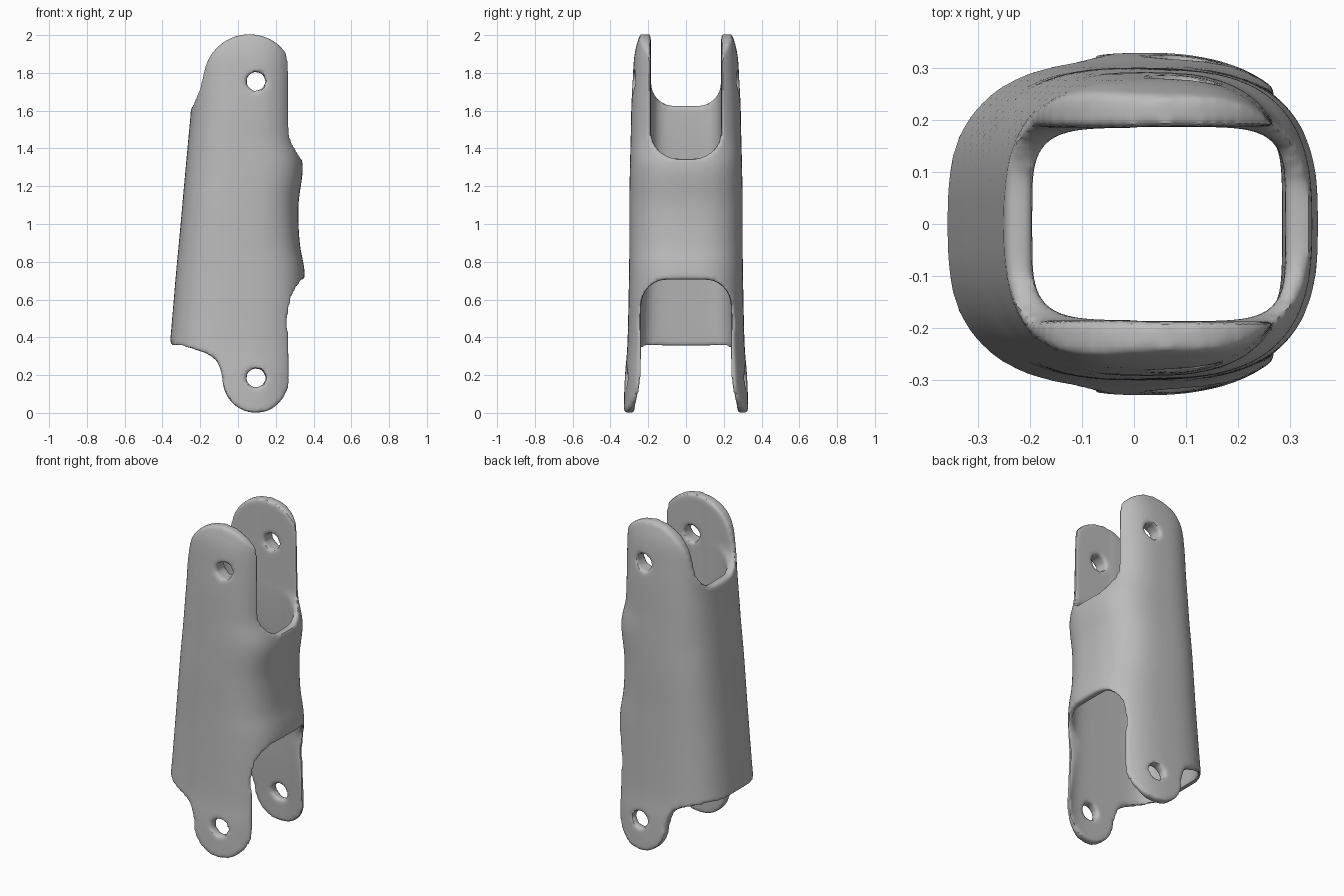
import bpy
import bmesh
import math
from mathutils import Vector

if "Cube" in bpy.data.objects:
    bpy.data.objects.remove(bpy.data.objects["Cube"])


def spline(keys, steps):
    """Catmull-Rom curve through tuples of any length."""
    pts = [Vector(k) for k in keys]
    pts = [pts[0]] + pts + [pts[-1]]
    out = []
    for a, b, c, d in zip(pts, pts[1:], pts[2:], pts[3:]):
        for s in range(steps):
            t = s / steps
            out.append(0.5 * (2 * b + (c - a) * t + (2 * a - 5 * b + 4 * c - d) * t ** 2
                              + (3 * b - a - 3 * c + d) * t ** 3))
    return out + [pts[-1]]


def mesh_object(name, rings):
    """Skin a stack of equal closed rings and cap both ends."""
    bm = bmesh.new()
    loops = [[bm.verts.new(p) for p in ring] for ring in rings]
    for low, high in zip(loops, loops[1:]):
        for i in range(len(low)):
            j = (i + 1) % len(low)
            bm.faces.new((low[i], low[j], high[j], high[i]))
    bm.faces.new(loops[0][::-1])
    bm.faces.new(loops[-1])
    bmesh.ops.recalc_face_normals(bm, faces=bm.faces)
    mesh = bpy.data.meshes.new(name)
    bm.to_mesh(mesh)
    bm.free()
    obj = bpy.data.objects.new(name, mesh)
    bpy.context.collection.objects.link(obj)
    return obj


def loft(name, keys, power):
    """Rounded-box tube; keys are (z, x min, x max, y half)."""
    rings = []
    for z, x0, x1, y in spline(keys, 5):
        ring = []
        for i in range(72):
            a = math.tau * i / 72
            c, s = math.cos(a), math.sin(a)
            ring.append(((x0 + x1) / 2 + (x1 - x0) / 2 * math.copysign(abs(c) ** (2 / power), c),
                         y * math.copysign(abs(s) ** (2 / power), s), z))
        rings.append(ring)
    return mesh_object(name, rings)


def side_prism(name, outline, half=0.6):
    return mesh_object(name, [[(x, y, z) for x, z in outline] for y in (-half, half)])


def slot(name, x0, x1, half, end, radius, far):
    """U-shaped slot through x, rounded at height end and open towards far."""
    way = 1 if far > end else -1
    arc = []
    for side, start in ((-1, math.pi), (1, 1.5 * math.pi)):
        for i in range(9):
            a = start + i * math.pi / 16
            arc.append((side * (half - radius) + radius * math.cos(a),
                        end + way * (radius + radius * math.sin(a))))
    arc += [(half, far), (-half, far)]
    return mesh_object(name, [[(x, y, z) for y, z in arc] for x in (x0, x1)])


def combine(obj, tool, operation):
    tool.hide_render = True
    mod = obj.modifiers.new(operation.lower(), "BOOLEAN")
    mod.operation, mod.object, mod.solver = operation, tool, "EXACT"
    apply(obj, mod)
    bpy.data.objects.remove(tool)


def apply(obj, mod):
    bpy.context.view_layer.objects.active = obj
    bpy.ops.object.modifier_apply(modifier=mod.name)


# Outer shell
shell = loft("limb_shell", [
    (-0.05, -0.42, 0.36, 0.333), (0.2, -0.38, 0.36, 0.323), (0.37, -0.36, 0.36, 0.31),
    (0.72, -0.33, 0.355, 0.302), (0.9, -0.313, 0.327, 0.3), (1.1, -0.295, 0.32, 0.3),
    (1.3, -0.277, 0.343, 0.297), (1.45, -0.263, 0.312, 0.293), (1.6, -0.25, 0.305, 0.29),
    (1.75, -0.245, 0.305, 0.283), (1.9, -0.24, 0.305, 0.272), (2.02, -0.23, 0.305, 0.24)], 2.8)

# Hollow inside
cavity = loft("cavity_cutter", [
    (-0.2, -0.37, 0.32, 0.275), (0.1, -0.35, 0.32, 0.27), (0.4, -0.315, 0.32, 0.25),
    (0.72, -0.28, 0.31, 0.235), (1.0, -0.245, 0.285, 0.215), (1.3, -0.215, 0.29, 0.192),
    (1.6, -0.195, 0.295, 0.185), (2.2, -0.19, 0.3, 0.185)], 5)
combine(shell, cavity, "DIFFERENCE")

# Side outline with rounded upper and lower ears
top_ear = [(0.06 + 0.245 * math.cos(a), 1.755 + 0.25 * math.sin(a))
           for a in (math.pi * i / 20 for i in range(20))]
low_ear = [(0.095 + 0.178 * math.cos(a), 0.183 - 0.183 * math.sin(a))
           for a in (math.pi - math.pi * i / 20 for i in range(21))]
left_edge = spline([(-0.2, 1.72), (-0.26, 1.58), (-0.4, 1.2), (-0.45, 0.38)], 5)
under_edge = spline([(-0.36, 0.362), (-0.27, 0.345), (-0.17, 0.315),
                     (-0.11, 0.27), (-0.085, 0.2)], 5)
right_edge = spline([(0.265, 0.42), (0.262, 0.5), (0.285, 0.6), (0.355, 0.72), (0.45, 0.85)], 5)
outline = [tuple(p) for p in left_edge + under_edge] + low_ear + [
    tuple(p) for p in right_edge] + [(0.45, 1.35), (0.305, 1.5)]
combine(shell, side_prism("outline_cutter", top_ear + outline), "INTERSECT")

# Slots between the ears
combine(shell, slot("rear_top_slot", -0.7, 0.02, 0.185, 1.625, 0.12, 2.3), "DIFFERENCE")
combine(shell, slot("front_top_slot", 0.0, 0.7, 0.187, 1.345, 0.15, 2.3), "DIFFERENCE")
combine(shell, slot("front_low_slot", 0.0, 0.7, 0.238, 0.705, 0.14, -0.3), "DIFFERENCE")

# Pivot holes through both pairs of ears
for name, x, z in (("upper_hole", 0.095, 1.755), ("lower_hole", 0.095, 0.185)):
    ring = [(x + 0.054 * math.cos(math.tau * i / 7), z + 0.054 * math.sin(math.tau * i / 7))
            for i in range(7)]
    combine(shell, side_prism(name, ring), "DIFFERENCE")

# Soften all rims
remesh = shell.modifiers.new("remesh", "REMESH")
remesh.mode, remesh.voxel_size = "VOXEL", 0.012
apply(shell, remesh)
soften = shell.modifiers.new("soften", "SMOOTH")
soften.factor, soften.iterations = 0.5, 6
apply(shell, soften)

# Grey finish
grey = bpy.data.materials.new("plain_grey")
grey.use_nodes = True
colour = (0.5, 0.5, 0.5, 1)
grey.diffuse_color = colour
grey.node_tree.nodes["Principled BSDF"].inputs["Base Color"].default_value = colour
shell.data.materials.clear()
shell.data.materials.append(grey)
for obj in bpy.context.selected_objects:
    obj.select_set(False)
shell.select_set(True)
bpy.ops.object.shade_smooth_by_angle(angle=math.radians(40))
